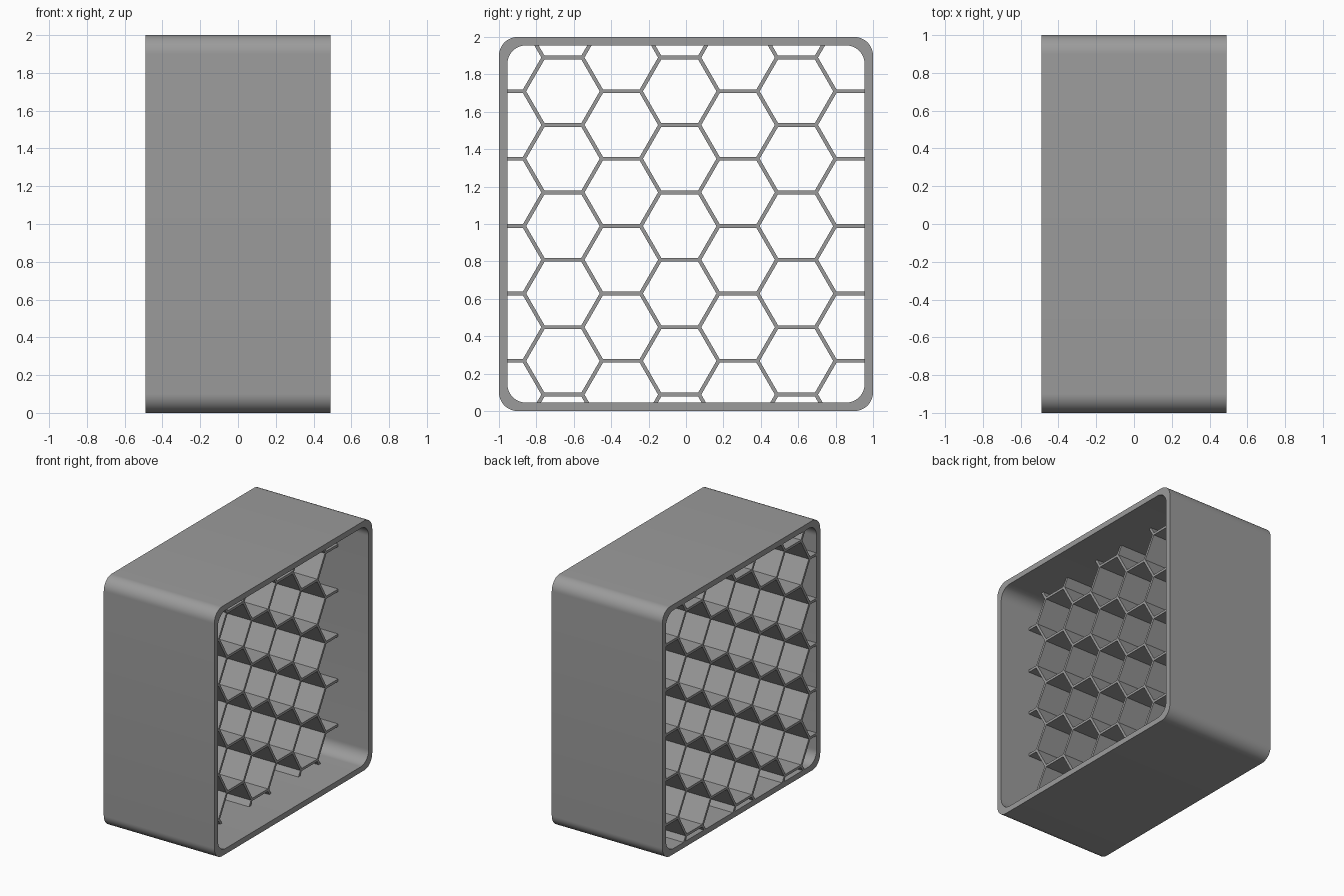
import bpy, bmesh, math

if "Cube" in bpy.data.objects:
    bpy.data.objects.remove(bpy.data.objects["Cube"])

HALF_X = 0.49              # half depth of the tube
INNER = 0.955              # half width of the opening
MESH_FRONT = 0.22          # where the honeycomb stops inside the tube
PITCH = 0.3604             # honeycomb cell spacing
WALL = 0.02                # honeycomb wall thickness

grey = bpy.data.materials.new("plain grey")
grey.diffuse_color = (0.33, 0.33, 0.33, 1)
grey.use_nodes = True
grey.node_tree.nodes["Principled BSDF"].inputs["Base Color"].default_value = grey.diffuse_color


def rounded_square(half, radius, steps=12):
    """Outline in the y-z plane, centred on z = 1."""
    pts = []
    for q, (sy, sz) in enumerate([(1, 1), (-1, 1), (-1, -1), (1, -1)]):
        cy, cz = sy * (half - radius), 1 + sz * (half - radius)
        for i in range(steps + 1):
            a = math.pi / 2 * (q + i / steps)
            pts.append((cy + radius * math.cos(a), cz + radius * math.sin(a)))
    return pts


def hexagon(y, z, radius):
    return [(y + radius * math.cos(math.pi / 3 * i),
             z + radius * math.sin(math.pi / 3 * i)) for i in range(6)]


def prisms(name, outlines, x0, x1):
    """Extrude closed y-z outlines along x."""
    bm = bmesh.new()
    for pts in outlines:
        a = [bm.verts.new((x0, y, z)) for y, z in pts]
        b = [bm.verts.new((x1, y, z)) for y, z in pts]
        bm.faces.new(a)
        bm.faces.new(b)
        n = len(pts)
        for i in range(n):
            j = (i + 1) % n
            bm.faces.new((a[i], a[j], b[j], b[i]))
    bmesh.ops.recalc_face_normals(bm, faces=bm.faces[:])
    mesh = bpy.data.meshes.new(name)
    bm.to_mesh(mesh)
    bm.free()
    mesh.materials.append(grey)
    ob = bpy.data.objects.new(name, mesh)
    bpy.context.collection.objects.link(ob)
    return ob


def cut(ob, cutter):
    """Subtract the cutter, bake the result, and shade it."""
    cutter.hide_render = True
    mod = ob.modifiers.new("cut", 'BOOLEAN')
    mod.operation = 'DIFFERENCE'
    mod.solver = 'EXACT'
    mod.object = cutter
    bpy.ops.object.select_all(action='DESELECT')
    bpy.context.view_layer.objects.active = ob
    ob.select_set(True)
    bpy.ops.object.modifier_apply(modifier=mod.name)
    bpy.data.objects.remove(cutter)
    bpy.ops.object.shade_smooth_by_angle(angle=math.radians(30))


# Outer square tube, open at both ends
frame = prisms("outer_frame", [rounded_square(1.0, 0.1)], -HALF_X, HALF_X)
cut(frame, prisms("opening_cutter", [rounded_square(INNER, 0.1)], -1, 1))

# Honeycomb, level with one end of the tube and set back from the other
cells = []
for col in range(-2, 7):
    y = -0.658 + col * PITCH * math.sqrt(3) / 2
    z0 = 0.268 if col % 2 == 0 else 0.088
    for row in range(-2, 7):
        cells.append(hexagon(y, z0 + row * PITCH, (PITCH - WALL) / math.sqrt(3)))
honeycomb = prisms("honeycomb", [rounded_square(INNER, 0.1)], -HALF_X, MESH_FRONT)
cut(honeycomb, prisms("cell_cutter", cells, -1, 1))
